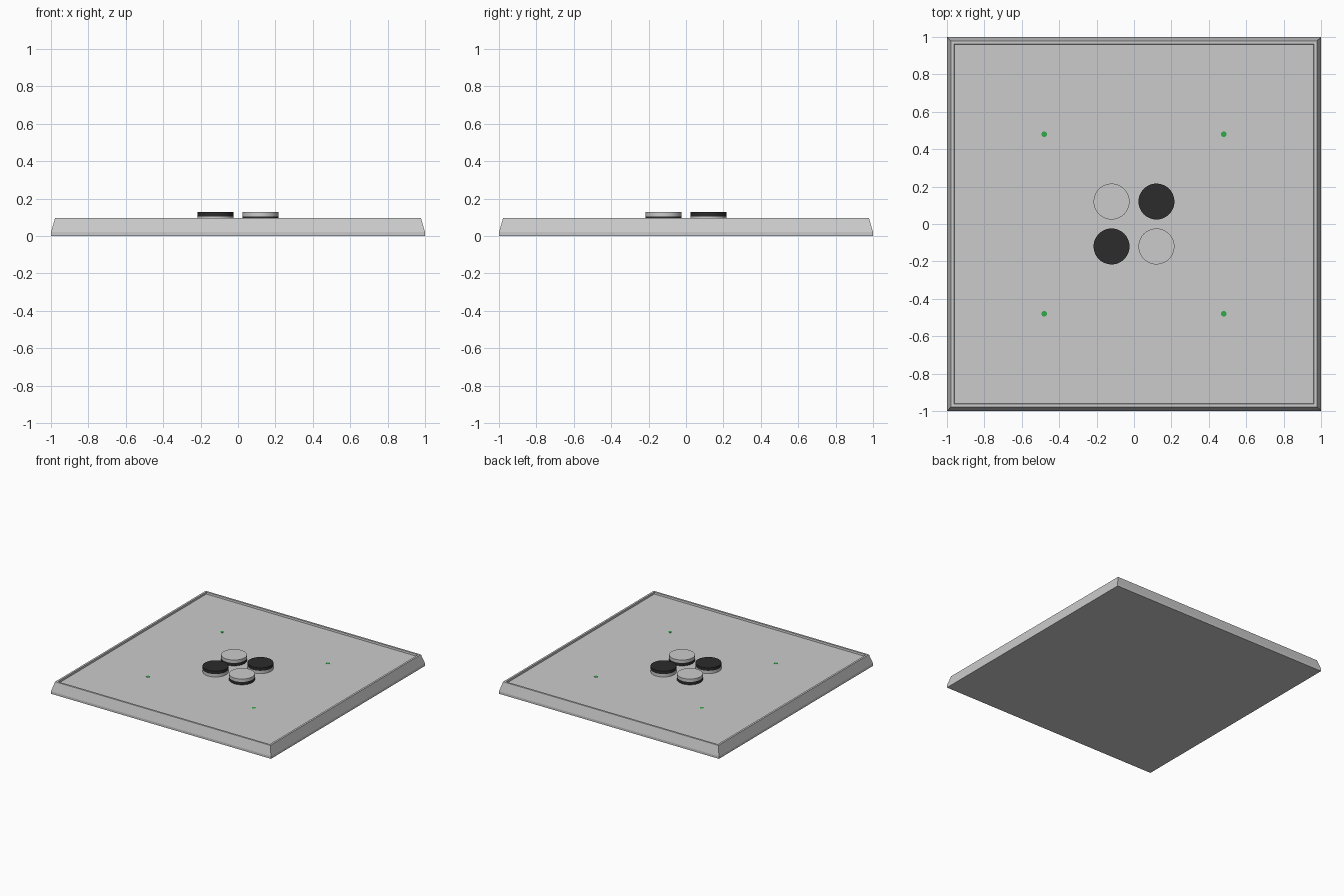
import bpy, bmesh

if "Cube" in bpy.data.objects:
    bpy.data.objects.remove(bpy.data.objects["Cube"])


def material(name, rgb):
    m = bpy.data.materials.new(name)
    m.diffuse_color = (*rgb, 1)
    m.use_nodes = True
    m.node_tree.nodes["Principled BSDF"].inputs["Base Color"].default_value = m.diffuse_color
    return m


white = material("white", (0.8, 0.8, 0.8))
black = material("black", (0.025, 0.025, 0.025))
green = material("green", (0.03, 0.4, 0.07))


def add_mesh(name, bm, mat=None):
    mesh = bpy.data.meshes.new(name)
    bm.to_mesh(mesh)
    bm.free()
    ob = bpy.data.objects.new(name, mesh)
    bpy.context.collection.objects.link(ob)
    if mat:
        mesh.materials.append(mat)
    return ob


def square(bm, r, z):
    return [bm.verts.new((x * r, y * r, z))
            for x, y in ((-1, -1), (1, -1), (1, 1), (-1, 1))]


def disc(name, x, y, z0, z1, r, mat):
    bpy.ops.mesh.primitive_cylinder_add(vertices=48, radius=r, depth=z1 - z0,
                                        location=(x, y, (z0 + z1) / 2))
    ob = bpy.context.object
    ob.name = name
    ob.data.materials.append(mat)
    bpy.ops.object.shade_smooth_by_angle()


PLAY_Z = 0.081

# Board tray: square profile rings from the underside, over the rim, into the recess
bm = bmesh.new()
profile = [(0.96, 0), (1, 0), (1, 0.02), (0.978, 0.096), (0.962, 0.096), (0.96, PLAY_Z)]
rings = [square(bm, r, z) for r, z in profile]
for a, b in zip(rings, rings[1:]):
    for i in range(4):
        j = (i + 1) % 4
        bm.faces.new((a[i], a[j], b[j], b[i]))
bm.faces.new(rings[-1])
add_mesh("board_tray", bm)

# Grey underside panel
bm = bmesh.new()
bm.faces.new(square(bm, 0.96, 0)[::-1])
add_mesh("base_panel", bm, white)

# Corner marker dots and two-tone playing discs
for sx in (-1, 1):
    for sy in (-1, 1):
        disc("marker_dot", sx * 0.48, sy * 0.48, PLAY_Z - 0.001, PLAY_Z + 0.001, 0.015, green)
        low, high = (white, black) if sx == sy else (black, white)
        mid, top = PLAY_Z + 0.024, PLAY_Z + 0.048
        disc("disc_lower_half", sx * 0.12, sy * 0.12, PLAY_Z, mid, 0.096, low)
        disc("disc_upper_half", sx * 0.12, sy * 0.12, mid, top, 0.096, high)
